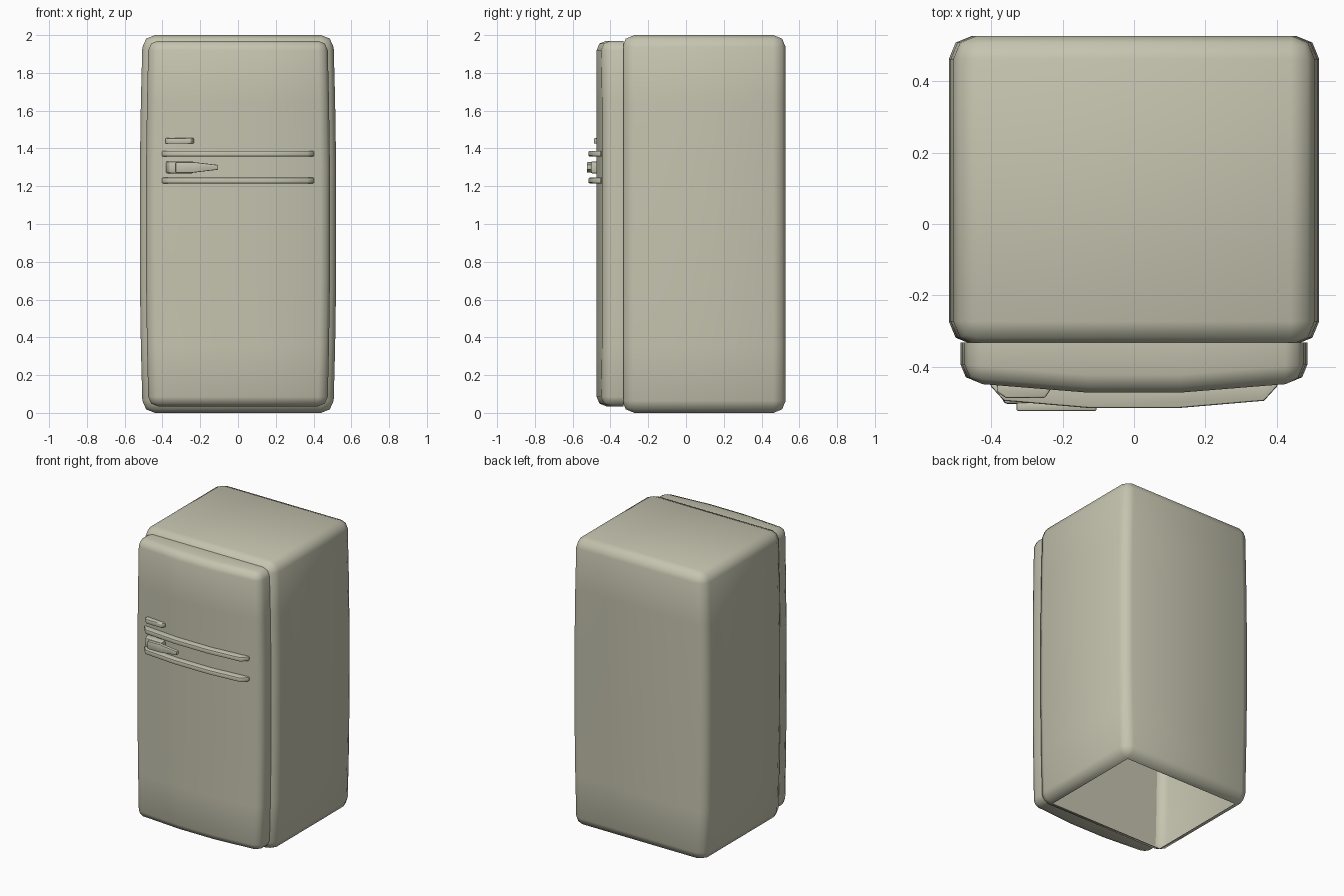
import bpy, bmesh, math
from mathutils import Vector

cube = bpy.data.objects.get("Cube")
if cube:
    bpy.data.objects.remove(cube, do_unlink=True)

cream = bpy.data.materials.new("cream_enamel")
cream.use_nodes = True
COLOUR = (0.56, 0.55, 0.43, 1)
cream.diffuse_color = COLOUR
bsdf = next(n for n in cream.node_tree.nodes if n.type == "BSDF_PRINCIPLED")
bsdf.inputs["Base Color"].default_value = COLOUR


def finish(bm, name, angle=60):
    bmesh.ops.recalc_face_normals(bm, faces=bm.faces)
    mesh = bpy.data.meshes.new(name)
    bm.to_mesh(mesh)
    bm.free()
    obj = bpy.data.objects.new(name, mesh)
    bpy.context.collection.objects.link(obj)
    mesh.materials.append(cream)
    bpy.ops.object.select_all(action="DESELECT")
    obj.select_set(True)
    bpy.context.view_layer.objects.active = obj
    bpy.ops.object.shade_smooth_by_angle(angle=math.radians(angle))
    return obj


def box(low, high):
    bm = bmesh.new()
    bmesh.ops.create_cube(bm, size=1)
    low, high = Vector(low), Vector(high)
    for v in bm.verts:
        v.co = Vector([l + (c + 0.5) * (h - l) for c, l, h in zip(v.co, low, high)])
    return bm


def slice_axis(bm, axis, positions):
    normal = Vector([float(i == axis) for i in range(3)])
    for p in positions:
        bmesh.ops.bisect_plane(bm, geom=bm.verts[:] + bm.edges[:] + bm.faces[:],
                               plane_co=normal * p, plane_no=normal)


def round_edges(bm, width, segments, keep=lambda e: True):
    edges = [e for e in bm.edges
             if e.calc_face_angle(0) > math.radians(50) and keep(e)]
    bmesh.ops.bevel(bm, geom=edges, offset=width, segments=segments,
                    profile=0.5, affect="EDGES", clamp_overlap=True)


def bulge_sides(bm, amount):
    for v in bm.verts:
        v.co.x += math.copysign(amount * (1 - (v.co.z - 1) ** 2), v.co.x) \
            if abs(v.co.x) > 0.45 else 0


def prism(outline, low, high):
    """Extrude an xy outline between two heights."""
    bm = bmesh.new()
    face = bm.faces.new([bm.verts.new((x, y, low)) for x, y in outline])
    top = bmesh.ops.extrude_face_region(bm, geom=[face])["geom"]
    for v in top:
        if isinstance(v, bmesh.types.BMVert):
            v.co.z = high
    bmesh.ops.recalc_face_normals(bm, faces=bm.faces)
    return bm


# Cabinet: barrel-sided shell, open underneath
bm = box((-0.505, -0.338, 0), (0.505, 0.528, 2))
slice_axis(bm, 2, (0.35, 0.7, 1.3, 1.65))
bulge_sides(bm, 0.016)
round_edges(bm, 0.065, 2)
bm.normal_update()
floor = [f for f in bm.faces if f.normal.z < -0.99]
bmesh.ops.delete(bm, geom=floor, context="FACES")
finish(bm, "cabinet")

# Door: same barrel sides, front bowed outwards
bm = box((-0.473, -0.473, 0.035), (0.473, -0.332, 1.97))
slice_axis(bm, 2, (0.35, 0.7, 1.3, 1.65))
slice_axis(bm, 0, (-0.13, 0.13))
bulge_sides(bm, 0.015)
for v in bm.verts:
    if v.co.y < -0.4:
        v.co.y += 0.08 * max(0, abs(v.co.x) - 0.13)
round_edges(bm, 0.05, 2, lambda e: any(v.co.y < -0.4 for v in e.verts))
finish(bm, "door")

# Two bowed trim bars across the door
half = [(0.13, -0.516), (0.365, -0.496), (0.405, -0.452), (0.38, -0.43)]
outline = half + [(-x, y) for x, y in reversed(half)]
for name, z in (("upper_trim_bar", 1.372), ("lower_trim_bar", 1.23)):
    bm = prism(outline, z - 0.015, z + 0.015)
    round_edges(bm, 0.006, 2)
    finish(bm, name, 40)

# Small blank badge plate above the bars
bm = prism([(-0.385, -0.44), (-0.385, -0.47), (-0.36, -0.488),
            (-0.25, -0.488), (-0.234, -0.465), (-0.234, -0.44)], 1.425, 1.455)
round_edges(bm, 0.005, 2)
finish(bm, "badge_plate", 40)

# Handle mount between the bars
bm = box((-0.385, -0.505, 1.268), (-0.235, -0.44, 1.332))
for v in bm.verts:
    if v.co.y < -0.5 and v.co.x < -0.3:
        v.co.x += 0.02
round_edges(bm, 0.01, 2)
finish(bm, "handle_mount", 40)

# Tapered lever on the mount
bm = box((-0.33, -0.525, 1.272), (-0.105, -0.5, 1.328))
slice_axis(bm, 0, (-0.235,))
for v in bm.verts:
    if v.co.x > -0.15:
        v.co.z = 1.3 + (v.co.z - 1.3) * 0.45
round_edges(bm, 0.005, 2)
finish(bm, "handle_lever", 40)
